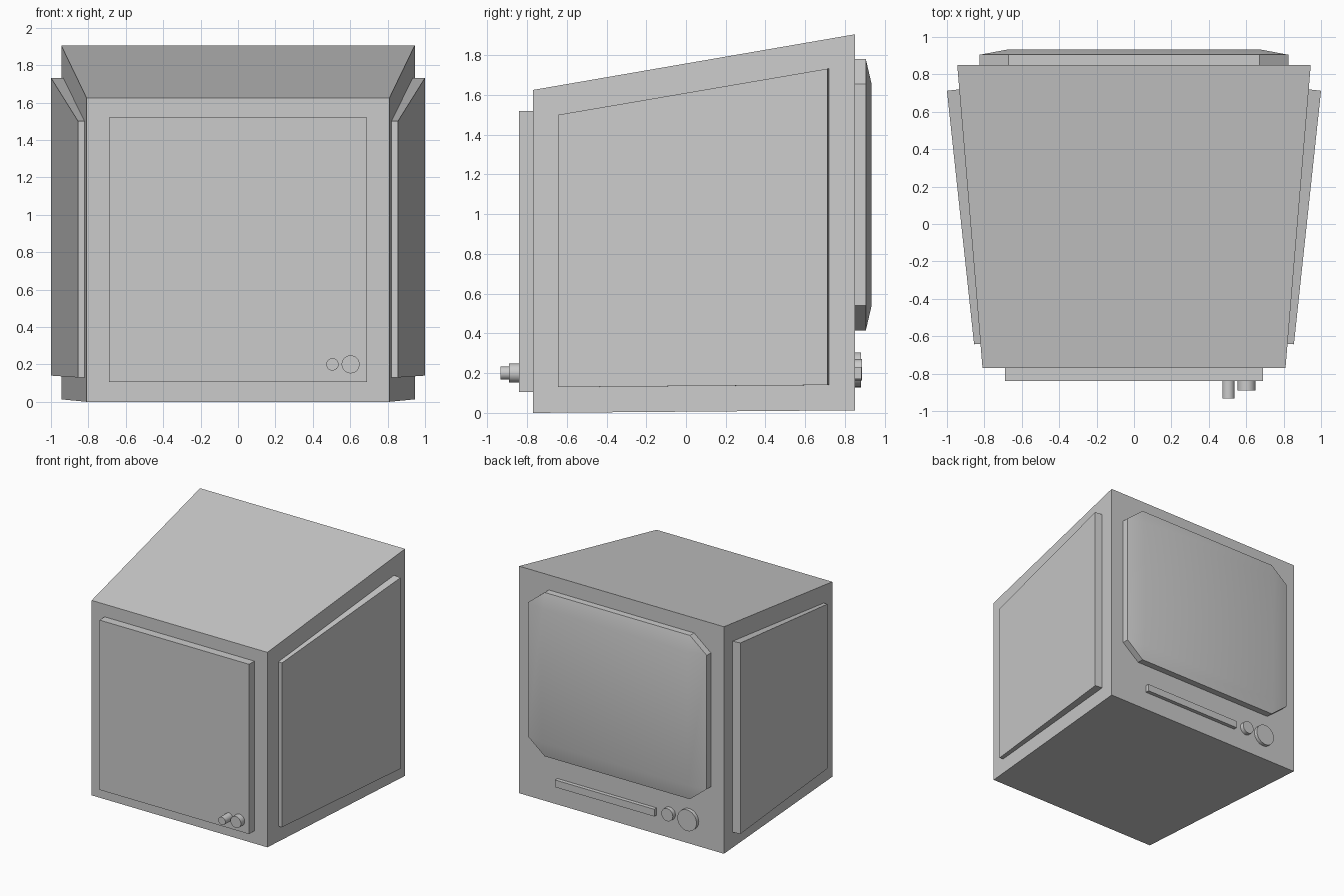
import bpy, bmesh, math
from mathutils import Matrix, Vector

if "Cube" in bpy.data.objects:
    bpy.data.objects.remove(bpy.data.objects["Cube"])


def finish(name, bm):
    bmesh.ops.recalc_face_normals(bm, faces=bm.faces[:])
    mesh = bpy.data.meshes.new(name)
    bm.to_mesh(mesh)
    bm.free()
    ob = bpy.data.objects.new(name, mesh)
    bpy.context.collection.objects.link(ob)
    return ob


def convex(name, points):
    """Convex solid spanned by a few points."""
    bm = bmesh.new()
    for p in points:
        bm.verts.new(p)
    bmesh.ops.convex_hull(bm, input=bm.verts[:])
    bmesh.ops.dissolve_limit(bm, angle_limit=math.radians(1),
                             verts=bm.verts[:], edges=bm.edges[:])
    return finish(name, bm)


def rect(x0, x1, z0, z1, y):
    return [(x, y, z) for x in (x0, x1) for z in (z0, z1)]


def smooth(ob, angle):
    bpy.ops.object.select_all(action='DESELECT')
    ob.select_set(True)
    bpy.context.view_layer.objects.active = ob
    bpy.ops.object.shade_smooth_by_angle(angle=math.radians(angle))


def knob(name, x, z, radius, y0, y1):
    bm = bmesh.new()
    place = Matrix.Translation(Vector((x, (y0 + y1) / 2, z))) @ Matrix.Rotation(math.pi / 2, 4, 'X')
    bmesh.ops.create_cone(bm, cap_ends=True, segments=32, radius1=radius,
                          radius2=radius, depth=abs(y1 - y0), matrix=place)
    smooth(finish(name, bm), 30)


# Tapered cabinet
convex("cabinet", rect(-0.81, 0.81, 0, 1.625, -0.77) + rect(-0.945, 0.945, 0.013, 1.905, 0.85))

# Raised panel on the front
convex("front_panel", rect(-0.69, 0.69, 0.105, 1.52, -0.84) + rect(-0.69, 0.69, 0.105, 1.52, -0.77))

# Raised panels on both sides
for side, s in (("left", -1), ("right", 1)):
    pts = []
    for x, y, z0, z1 in ((0.82, -0.64, 0.13, 1.5), (0.855, -0.643, 0.13, 1.5),
                         (0.934, 0.72, 0.14, 1.732), (1.0, 0.712, 0.14, 1.732)):
        pts += [(s * x, y, z0), (s * x, y, z1)]
    convex(side + "_side_panel", pts)

# Screen: eight-sided rim with a gently raised middle
X, XI, Z0, Z0I, Z1I, Z1 = 0.825, 0.67, 0.415, 0.54, 1.655, 1.78
screen = rect(-XI, XI, Z0I, Z1I, 0.934)
for y in (0.85, 0.905):
    screen += rect(-X, X, Z0I, Z1I, y) + rect(-XI, XI, Z0, Z1, y)
smooth(convex("screen", screen), 30)

# Slot bar and knobs below the screen
convex("slot_bar", rect(-0.325, 0.59, 0.17, 0.23, 0.85) + rect(-0.325, 0.59, 0.17, 0.23, 0.882))
knob("small_screen_knob", -0.445, 0.217, 0.053, 0.85, 0.885)
knob("large_screen_knob", -0.625, 0.217, 0.088, 0.85, 0.88)

# Plugs on the front panel
knob("small_plug", 0.505, 0.2, 0.033, -0.84, -0.934)
knob("large_plug", 0.602, 0.2, 0.048, -0.84, -0.89)
